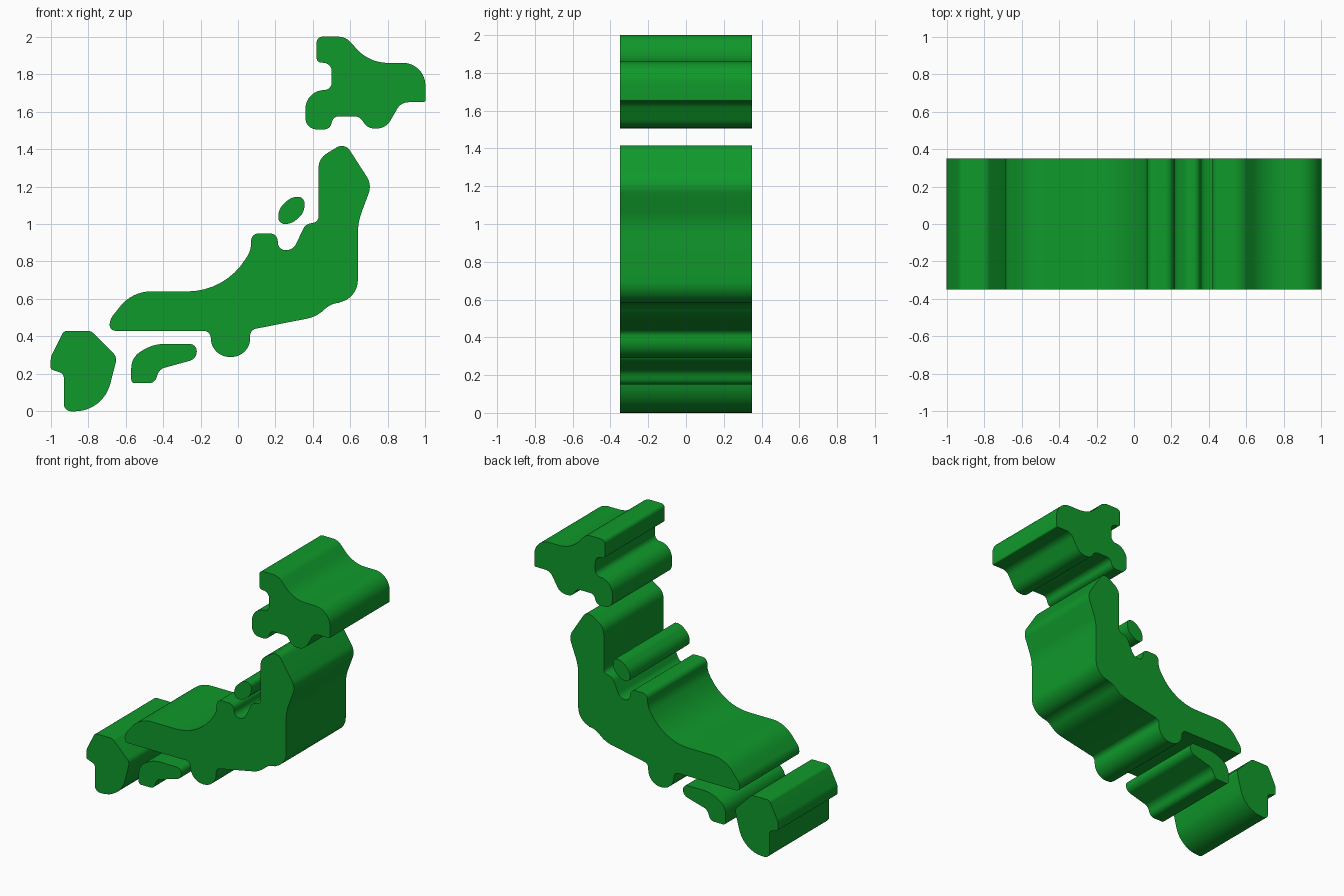
import bpy
import bmesh
from math import radians
from mathutils import Vector

HALF_DEPTH = 0.35
ARC_STEPS = 8

cube = bpy.data.objects.get("Cube")
if cube:
    bpy.data.objects.remove(cube, do_unlink=True)

# Shared green material
green = bpy.data.materials.new("green")
green.use_nodes = True
colour = (0.005, 0.32, 0.024, 1)
green.diffuse_color = colour
green.node_tree.nodes["Principled BSDF"].inputs["Base Color"].default_value = colour


def rounded_outline(corners):
    """Replace each corner (x, z, cut) by a circular arc starting cut away from it."""
    points = [Vector((x, z)) for x, z, cut in corners]
    outline = []
    for i, (x, z, cut) in enumerate(corners):
        corner = points[i]
        to_previous = points[i - 1] - corner
        to_following = points[(i + 1) % len(points)] - corner
        cut = min(cut, to_previous.length * 0.49, to_following.length * 0.49) \
            if cut < 0.1 else cut
        start = corner + to_previous.normalized() * cut
        end = corner + to_following.normalized() * cut
        # Rational quadratic curve, weighted so that it is a true arc
        chord = (end - start).length
        weight = chord / (2 * cut)
        for step in range(ARC_STEPS + 1):
            t = step / ARC_STEPS
            a, b, c = (1 - t) ** 2, 2 * t * (1 - t) * weight, t ** 2
            outline.append((start * a + corner * b + end * c) / (a + b + c))
    return outline


def extruded_island(name, corners):
    """Build a solid slab from a rounded outline, running front to back."""
    bm = bmesh.new()
    verts = [bm.verts.new((p.x, -HALF_DEPTH, p.y)) for p in rounded_outline(corners)]
    face = bm.faces.new(verts)
    extrusion = bmesh.ops.extrude_face_region(bm, geom=[face], use_keep_orig=True)
    moved = [v for v in extrusion["geom"] if isinstance(v, bmesh.types.BMVert)]
    bmesh.ops.translate(bm, verts=moved, vec=(0, 2 * HALF_DEPTH, 0))
    bmesh.ops.remove_doubles(bm, verts=bm.verts, dist=0.0005)
    bmesh.ops.recalc_face_normals(bm, faces=bm.faces)
    mesh = bpy.data.meshes.new(name)
    bm.to_mesh(mesh)
    bm.free()
    mesh.materials.append(green)
    island = bpy.data.objects.new(name, mesh)
    bpy.context.collection.objects.link(island)
    bpy.ops.object.select_all(action="DESELECT")
    island.select_set(True)
    bpy.context.view_layer.objects.active = island
    bpy.ops.object.shade_smooth_by_angle(angle=radians(30))
    return island


# Northern island
extruded_island("north_island", [
    (.42, 2, .03), (.575, 2, .04), (.7, 1.86, .1), (.93, 1.86, .05),
    (1, 1.79, .05), (1, 1.65, .01), (.87, 1.65, .04), (.79, 1.51, .05),
    (.69, 1.51, .04), (.65, 1.575, .03), (.51, 1.575, .03), (.49, 1.505, .03),
    (.36, 1.505, .06), (.36, 1.715, .1), (.5, 1.715, .04), (.5, 1.855, .04),
    (.42, 1.865, .02),
])

# Long main island
extruded_island("main_island", [
    (.43, 1.01, .03), (.43, 1.35, .05), (.57, 1.435, .05), (.715, 1.21, .05),
    (.64, 1.01, .06), (.64, .58, .12), (.5, .58, .05), (.42, .505, .07),
    (.065, .435, .03), (.065, .29, .1), (-.145, .29, .1), (-.145, .43, .04),
    (-.685, .43, .03), (-.685, .49, .03), (-.565, .64, .1), (-.07, .64, .2),
    (.07, .86, .04), (.07, .95, .04), (.21, .95, .04), (.215, .86, .04),
    (.295, .86, .04), (.36, 1, .03),
])

# Small island off the main island
extruded_island("small_island", [
    (.215, 1, .04), (.285, 1, .04), (.355, 1.06, .04), (.355, 1.145, .04),
    (.285, 1.145, .04), (.215, 1.08, .04),
])

# Southern islands
extruded_island("south_island", [
    (-.57, .15, .02), (-.445, .15, .03), (-.42, .225, .03), (-.22, .28, .04),
    (-.22, .36, .04), (-.45, .36, .06), (-.57, .29, .06),
])
extruded_island("southwest_island", [
    (-.93, 0, .04), (-.72, 0, .15), (-.645, .29, .03), (-.785, .43, .02),
    (-.93, .43, .02), (-1, .29, .02), (-1, .225, .01), (-.93, .2, .02),
])
